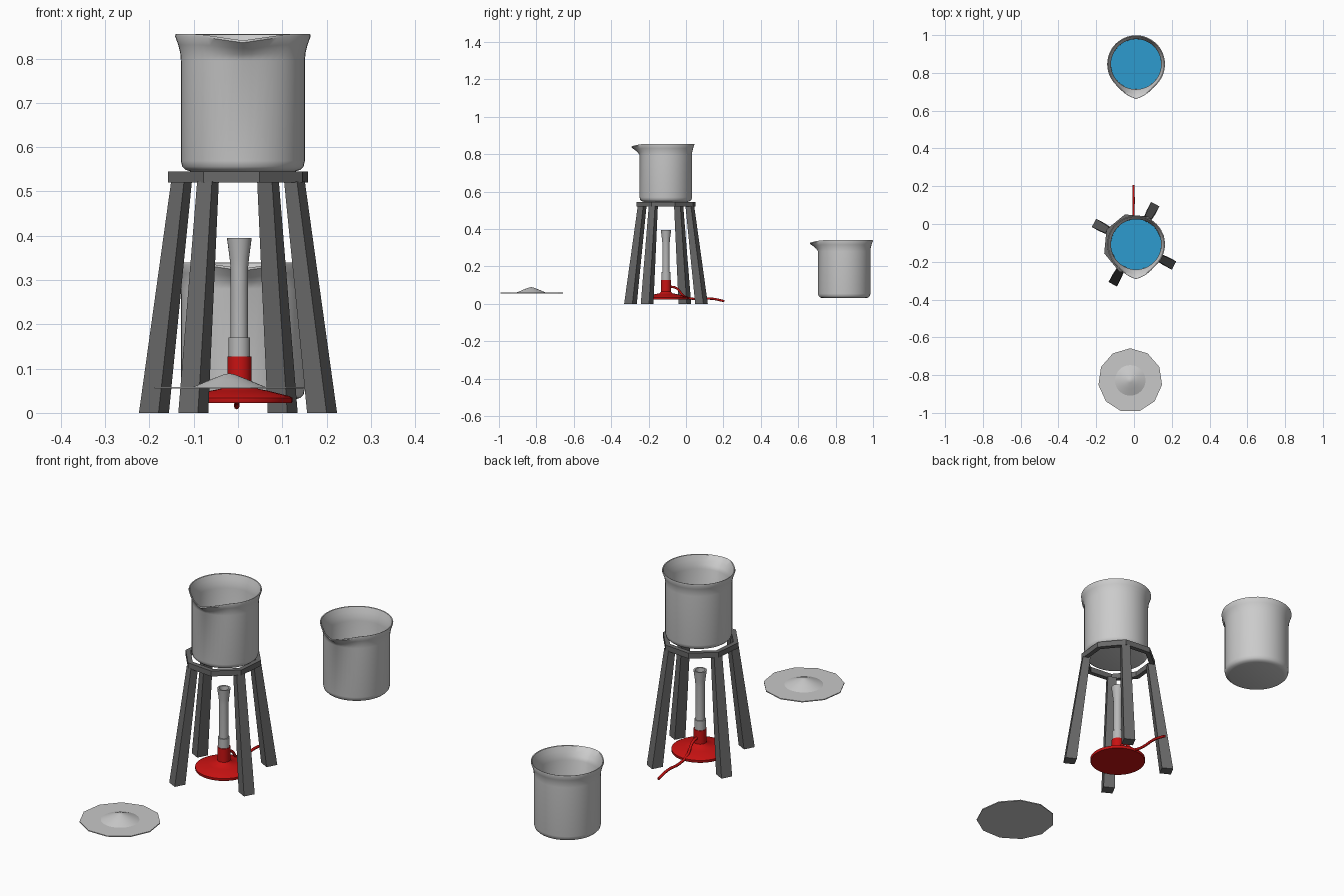
import bpy, bmesh, math
from mathutils import Vector

if "Cube" in bpy.data.objects:
    bpy.data.objects.remove(bpy.data.objects["Cube"])


def material(name, rgb):
    m = bpy.data.materials.new(name)
    m.diffuse_color = (*rgb, 1)
    m.use_nodes = True
    m.node_tree.nodes["Principled BSDF"].inputs["Base Color"].default_value = m.diffuse_color
    return m


GLASS = material("beaker grey", (0.60, 0.60, 0.60))
STEEL = material("tube grey", (0.48, 0.48, 0.48))
IRON = material("dark iron", (0.14, 0.14, 0.14))
RED = material("burner red", (0.58, 0.006, 0.006))
WATER = material("water blue", (0.027, 0.33, 0.62))
PLATE = material("plate grey", (0.58, 0.58, 0.58))


def finish(bm, name, mat, smooth=None):
    bmesh.ops.recalc_face_normals(bm, faces=bm.faces)
    me = bpy.data.meshes.new(name)
    bm.to_mesh(me)
    bm.free()
    me.materials.append(mat)
    ob = bpy.data.objects.new(name, me)
    bpy.context.collection.objects.link(ob)
    if smooth:
        bpy.ops.object.select_all(action='DESELECT')
        ob.select_set(True)
        bpy.context.view_layer.objects.active = ob
        bpy.ops.object.shade_smooth_by_angle(angle=math.radians(smooth))
    return ob


def lathe(name, profile, centre, mat, n=40, start=0.0, smooth=40, warp=None, loop=False):
    """Revolve (radius, height) points; radius 0 becomes a single pole."""
    bm = bmesh.new()
    c = Vector(centre)
    rings = []
    for r, z in profile:
        if r == 0:
            rings.append([bm.verts.new(c + Vector((0, 0, z)))] * n)
            continue
        ring = []
        for i in range(n):
            a = start + math.tau * i / n
            rr, zz = warp(r, z, a) if warp else (r, z)
            ring.append(bm.verts.new(c + Vector((rr * math.cos(a), rr * math.sin(a), zz))))
        rings.append(ring)
    pairs = list(zip(rings, rings[1:]))
    if loop:
        pairs.append((rings[-1], rings[0]))
    for lo, hi in pairs:
        for i in range(n):
            j = (i + 1) % n
            quad = list(dict.fromkeys((lo[i], lo[j], hi[j], hi[i])))
            bm.faces.new(quad)
    return finish(bm, name, mat, smooth)


# Beakers with a pouring spout pulled out of the front of the rim
def spout(r, z, a):
    d = abs((a + math.pi / 2 + math.pi) % math.tau - math.pi)
    w = max(0.0, 1 - d / math.radians(42)) ** 1.3
    t = min(1.0, max(0.0, (z - 0.255) / 0.05))
    return r + 0.031 * w * t, z - 0.014 * w * t


BEAKER = [(0, 0), (0.118, 0), (0.130, 0.004), (0.137, 0.011), (0.14, 0.024), (0.14, 0.25),
          (0.1415, 0.268), (0.146, 0.286), (0.153, 0.305), (0.152, 0.31), (0.148, 0.309),
          (0.140, 0.286), (0.1355, 0.268), (0.133, 0.25), (0.133, 0.025), (0.128, 0.012),
          (0.116, 0.008), (0, 0.008)]
FILL = [(0, 0.009), (0.116, 0.009), (0.128, 0.013), (0.1328, 0.025), (0.1328, 0.15), (0, 0.15)]
for label, pos in (("heated", (0.011, -0.108, 0.545)), ("spare", (0.011, 0.846, 0.03))):
    lathe(label + "_beaker", BEAKER, pos, GLASS, n=48, warp=spout)
    lathe(label + "_water", FILL, pos, WATER, n=48)

# Stand: octagonal ring on four tapered, splayed legs
CX, CY = 0.0, -0.107
TURN = math.radians(-28)
lathe("stand_ring", [(0.165, 0.52), (0.165, 0.545), (0.143, 0.545), (0.143, 0.52)],
      (CX, CY, 0), IRON, n=8, start=TURN, smooth=None, loop=True)
for k in range(4):
    a = TURN + k * math.pi / 2
    out = Vector((math.cos(a), math.sin(a), 0))
    side = Vector((-out.y, out.x, 0))
    bm = bmesh.new()
    ends = []
    for z, r0, r1, h in ((0, 0.19, 0.24, 0.025), (0.522, 0.128, 0.161, 0.019)):
        ends.append([bm.verts.new(Vector((CX, CY, z)) + out * r + side * s)
                     for r, s in ((r0, -h), (r1, -h), (r1, h), (r0, h))])
    lo, hi = ends
    bm.faces.new(lo)
    bm.faces.new(hi)
    for i in range(4):
        j = (i + 1) % 4
        bm.faces.new((lo[i], lo[j], hi[j], hi[i]))
    finish(bm, "stand_leg_%d" % (k + 1), IRON)

# Burner: red foot and stem, grey collar and flared tube
B = (0.003, -0.107, 0)
lathe("burner_base", [(0, 0.022), (0.118, 0.022), (0.12, 0.025), (0.12, 0.034), (0.113, 0.038),
                      (0.065, 0.05), (0.035, 0.056), (0.027, 0.065), (0.027, 0.127), (0, 0.127)],
      B, RED, n=32)
lathe("burner_collar", [(0, 0.127), (0.0245, 0.127), (0.0245, 0.17), (0, 0.17)], B, STEEL, n=24)
lathe("burner_tube", [(0, 0.168), (0.0195, 0.17), (0.0195, 0.325), (0.022, 0.35), (0.028, 0.395),
                      (0.021, 0.395), (0.016, 0.35), (0.014, 0.30), (0, 0.30)], B, STEEL, n=24)

# Gas hose trailing to the back
cu = bpy.data.curves.new("gas_hose", 'CURVE')
cu.dimensions = '3D'
cu.bevel_depth = 0.006
cu.bevel_resolution = 2
cu.resolution_u = 6
cu.use_fill_caps = True
path = [(0.003, -0.09, 0.093), (0.002, -0.05, 0.083), (0, -0.012, 0.042),
        (-0.002, 0.04, 0.026), (-0.002, 0.14, 0.027), (-0.003, 0.205, 0.014)]
sp = cu.splines.new('BEZIER')
sp.bezier_points.add(len(path) - 1)
for p, co in zip(sp.bezier_points, path):
    p.co = co
    p.handle_left_type = p.handle_right_type = 'AUTO'
cu.materials.append(RED)
bpy.context.collection.objects.link(bpy.data.objects.new("gas_hose", cu))

# Heat plate with a shallow central cone
P = (-0.02, -0.828, 0)
lathe("heat_plate", [(0, 0.055), (0.17, 0.055), (0.17, 0.059), (0, 0.059)], P, PLATE,
      n=11, start=math.pi / 2, smooth=None)
lathe("heat_plate_cone", [(0.082, 0.0585), (0.045, 0.074), (0.012, 0.087), (0, 0.089)], P, PLATE, n=32)
